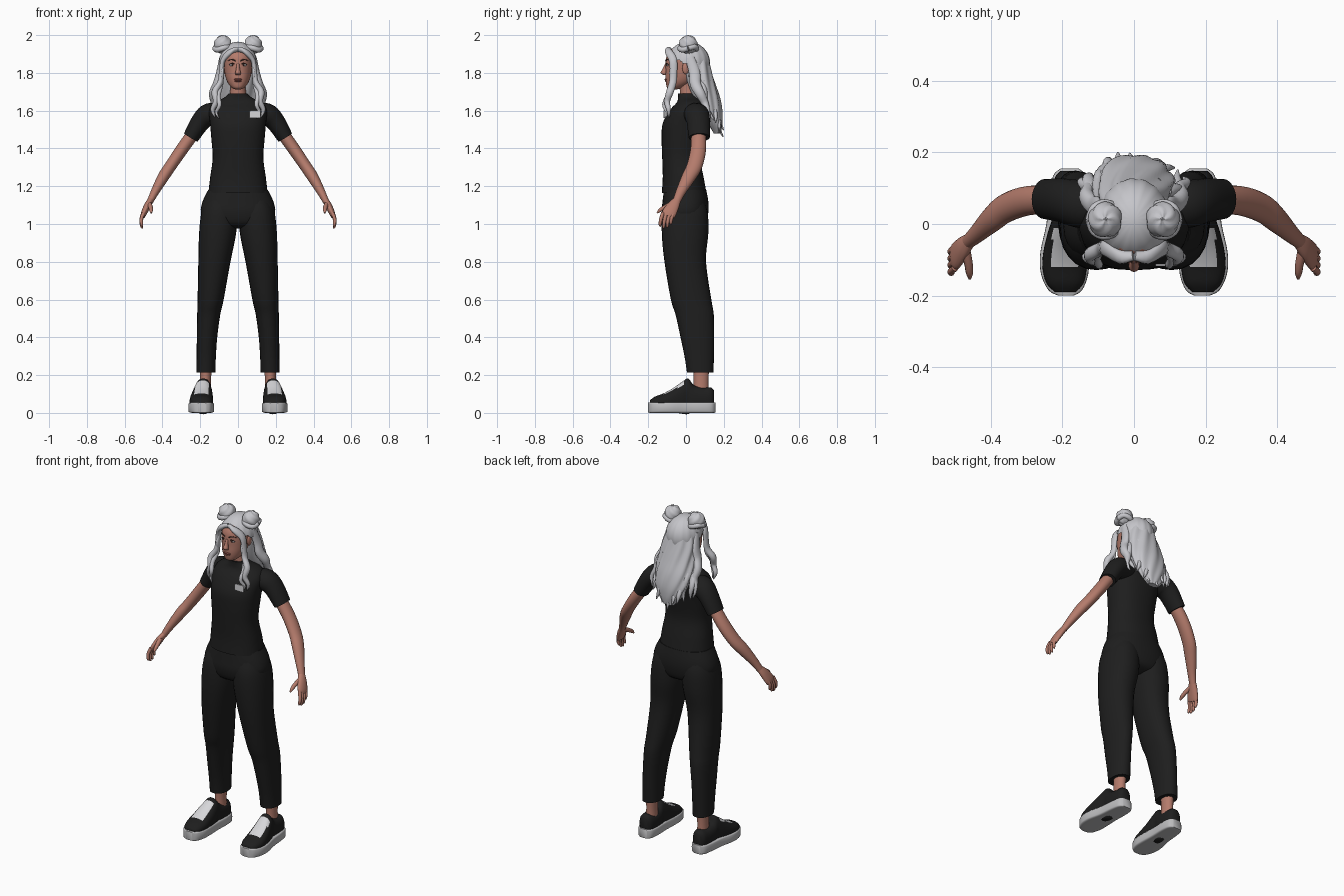
import bpy, bmesh, math, random
from mathutils import Vector

random.seed(4)


def mat(name, rgb):
    m = bpy.data.materials.new(name)
    m.diffuse_color = (*rgb, 1)
    return m


SKIN = mat("skin", (0.46, 0.2, 0.15))
HAIR = mat("silver hair", (0.56, 0.56, 0.59))
CLOTH = mat("black cloth", (0.013, 0.013, 0.013))
WHITE = mat("white", (0.68, 0.68, 0.7))
SOLE = mat("sole grey", (0.5, 0.5, 0.51))
LIPS = mat("lips", (0.3, 0.09, 0.075))
DARK = mat("dark brown", (0.05, 0.025, 0.02))


def finish(bm, name, material, mirror=False):
    bmesh.ops.recalc_face_normals(bm, faces=bm.faces)
    me = bpy.data.meshes.new(name)
    bm.to_mesh(me)
    bm.free()
    ob = bpy.data.objects.new(name, me)
    bpy.context.collection.objects.link(ob)
    me.materials.append(material)
    bpy.ops.object.select_all(action='DESELECT')
    ob.select_set(True)
    bpy.context.view_layer.objects.active = ob
    bpy.ops.object.shade_smooth_by_angle(angle=math.radians(50))
    if mirror:
        ob.modifiers.new("mirror", 'MIRROR').use_mirror_merge = False
    return ob


def spline(pts, sub):
    """Smooth curve through the section list (x, y, z, radius u, radius v)."""
    out = []
    for i in range(len(pts) - 1):
        p0, p1, p2, p3 = pts[max(i - 1, 0)], pts[i], pts[i + 1], pts[min(i + 2, len(pts) - 1)]
        for k in range(sub):
            t = k / sub
            out.append([b + 0.5 * t * (c - a + t * (2 * a - 5 * b + 4 * c - d + t * (3 * (b - c) + d - a)))
                        for a, b, c, d in zip(p0, p1, p2, p3)])
    return out + [list(pts[-1])]


def loft(name, pts, material, ref=(1, 0, 0), axis=None, mirror=False,
         segs=24, sub=4, power=2.0, ripple=0.0, waves=7):
    """Skin elliptical sections along a path; axis fixes the section plane."""
    pts = spline(pts, sub)
    bm = bmesh.new()
    rings = []
    for i, p in enumerate(pts):
        a, b = pts[max(i - 1, 0)], pts[min(i + 1, len(pts) - 1)]
        t = Vector(axis) if axis else (Vector(b[:3]) - Vector(a[:3])).normalized()
        u = Vector(ref)
        u = (u - t * u.dot(t)).normalized()
        v = t.cross(u)
        ring = []
        for k in range(segs):
            an = 2 * math.pi * k / segs
            c, s = math.cos(an), math.sin(an)
            f = 1 + ripple * math.sin(waves * an + i * 0.35)
            cu = math.copysign(abs(c) ** (2 / power), c) * max(p[3], 0.001) * f
            sv = math.copysign(abs(s) ** (2 / power), s) * max(p[4], 0.001) * f
            ring.append(bm.verts.new(Vector(p[:3]) + u * cu + v * sv))
        rings.append(ring)
    for r, q in zip(rings, rings[1:]):
        for k in range(segs):
            bm.faces.new((r[k], r[(k + 1) % segs], q[(k + 1) % segs], q[k]))
    bm.faces.new(rings[0])
    bm.faces.new(rings[-1])
    return finish(bm, name, material, mirror)


def ball(name, loc, size, material, mirror=False, ripple=0.0):
    bm = bmesh.new()
    bmesh.ops.create_uvsphere(bm, u_segments=24, v_segments=14, radius=1)
    for v in bm.verts:
        f = 1 + ripple * math.sin(5 * math.atan2(v.co.y, v.co.x) + 7 * v.co.z)
        v.co = Vector(loc) + Vector([c * s * f for c, s in zip(v.co, size)])
    return finish(bm, name, material, mirror)


Z, Y = (0, 0, 1), (0, 1, 0)

# Shirt with sleeves
loft("shirt", [(0, -.01, 1.165, .157, .118), (0, -.015, 1.25, .147, .108), (0, -.026, 1.35, .134, .1),
               (0, -.022, 1.45, .141, .107), (0, -.012, 1.53, .148, .112), (0, .012, 1.6, .154, .1),
               (0, .025, 1.642, .13, .075), (0, .018, 1.668, .075, .06), (0, .008, 1.69, .05, .05)],
     CLOTH, axis=Z, segs=36, power=2.3)
loft("sleeve", [(.09, .045, 1.585, .06, .05), (.15, .055, 1.58, .066, .06), (.195, .065, 1.545, .062, .052),
                (.25, .07, 1.458, .056, .042)], CLOTH, ref=Y, mirror=True)
loft("chest_patch", [(.09, -.118, 1.58, .03, .02), (.09, -.112, 1.58, .03, .02)], WHITE,
     axis=Y, segs=24, power=8, sub=1)

# Trousers
loft("trouser_hips", [(0, -.005, .975, .06, .05), (0, -.005, 1.0, .16, .105), (0, -.005, 1.06, .196, .123),
                      (0, -.003, 1.12, .187, .121), (0, -.005, 1.18, .158, .112)], CLOTH, axis=Z, segs=36, power=2.3)
loft("trouser_leg", [(.17, .075, .215, .05, .07), (.168, .07, .3, .051, .078), (.164, .06, .4, .054, .089),
                     (.155, .046, .52, .061, .101), (.145, .027, .6, .069, .107), (.125, -.004, .8, .085, .11),
                     (.108, -.005, .95, .098, .123), (.099, -.005, 1.06, .095, .12), (.09, -.005, 1.13, .08, .1)],
     CLOTH, axis=Z, mirror=True, power=2.2)

# Ankles and shoes
loft("ankle", [(.172, .08, .08, .032, .042), (.172, .08, .16, .029, .039), (.17, .08, .26, .032, .043)],
     SKIN, axis=Z, mirror=True)
loft("shoe_sole", [(.19, -.2, .028, .022, .026), (.192, -.185, .028, .047, .028), (.194, -.14, .028, .066, .028),
                   (.194, -.08, .028, .068, .028), (.187, 0, .028, .058, .028), (.182, .08, .028, .055, .028),
                   (.18, .135, .028, .046, .028), (.18, .155, .028, .025, .027)],
     SOLE, axis=Y, mirror=True, power=7)
shoe = loft("shoe_upper", [(.192, -.19, .052, .03, .015), (.193, -.165, .056, .052, .03), (.194, -.12, .06, .062, .043),
                           (.192, -.07, .068, .06, .062), (.187, -.02, .08, .053, .085), (.184, .012, .088, .046, .094),
                           (.182, .04, .08, .048, .068), (.18, .09, .075, .047, .06), (.18, .13, .075, .041, .06),
                           (.18, .148, .07, .026, .05)], CLOTH, axis=Y, mirror=True, power=2.4, segs=32)
shoe.data.materials.append(WHITE)
for f in shoe.data.polygons:  # laced tongue panel on top of the shoe
    if f.normal.z > .45 and -.12 < f.center.y < -.015 and abs(f.center.x - .19) < .038:
        f.material_index = 1

# Arms and hands
loft("arm", [(.2, .065, 1.53, .036, .034), (.29, .066, 1.405, .041, .033), (.355, .046, 1.31, .041, .031),
             (.395, .015, 1.25, .037, .03), (.44, -.028, 1.17, .026, .022), (.465, -.05, 1.12, .021, .017)],
     SKIN, ref=Y, mirror=True)
loft("palm", [(.46, -.045, 1.13, .02, .016), (.478, -.065, 1.1, .031, .018), (.497, -.088, 1.06, .038, .016),
              (.504, -.095, 1.04, .034, .012)], SKIN, ref=Y, mirror=True)
for i, length in enumerate((.058, .068, .064, .048)):
    y = -.122 + i * .019
    loft("finger", [(.5, y, 1.06, .01, .01), (.512, y - .011, 1.06 - length * .6, .0095, .0095),
                    (.51, y - .015, 1.055 - length, .008, .008), (.505, y - .014, 1.045 - length, .003, .003)],
         SKIN, ref=Y, mirror=True, segs=10, sub=3)
loft("thumb", [(.472, -.07, 1.11, .014, .013), (.463, -.11, 1.09, .012, .012), (.46, -.137, 1.073, .01, .01),
               (.459, -.153, 1.058, .004, .004)], SKIN, mirror=True, segs=10)

# Neck and head
loft("neck", [(0, .015, 1.66, .05, .046), (0, .01, 1.71, .041, .043), (0, .01, 1.78, .042, .045)], SKIN, axis=Z)
loft("head", [(0, -.066, 1.713, .016, .02), (0, -.058, 1.722, .034, .042), (0, -.04, 1.745, .053, .066),
              (0, -.025, 1.775, .065, .084), (0, -.014, 1.81, .072, .094), (0, -.008, 1.85, .075, .1),
              (0, -.002, 1.89, .074, .1), (0, .005, 1.925, .06, .08), (0, .01, 1.945, .02, .03)],
     SKIN, axis=Z, segs=32, power=2.15)
loft("nose", [(0, -.1, 1.85, .008, .01), (0, -.112, 1.82, .01, .013), (0, -.118, 1.8, .015, .016),
              (0, -.108, 1.788, .011, .01)], SKIN, axis=Z, segs=16)
ball("ear", (.076, .0, 1.825), (.01, .02, .032), SKIN, True)
ball("upper_lip", (0, -.104, 1.765), (.023, .01, .006), LIPS)
ball("lower_lip", (0, -.102, 1.757), (.019, .01, .006), LIPS)
ball("eye", (.03, -.095, 1.842), (.015, .008, .007), WHITE, True)
ball("iris", (.03, -.1, 1.842), (.006, .005, .006), DARK, True)
loft("eyelid_line", [(.014, -.104, 1.843, .001, .002), (.03, -.104, 1.851, .002, .003), (.048, -.094, 1.844, .001, .002)],
     DARK, ref=Y, mirror=True, segs=8)
loft("eyebrow", [(.013, -.107, 1.864, .003, .003), (.034, -.101, 1.871, .003, .003), (.054, -.087, 1.864, .001, .001)],
     DARK, ref=Y, mirror=True, segs=8)

# Hair cap with an arched opening for the face
bm = bmesh.new()
bmesh.ops.create_uvsphere(bm, u_segments=64, v_segments=40, radius=1)
for v in bm.verts:
    f = 1 + .012 * math.sin(16 * math.atan2(v.co.y, v.co.x))
    v.co = Vector((v.co.x * .1 * f, .012 + v.co.y * .115 * f, 1.85 + v.co.z * .115))
gone = [v for v in bm.verts if (v.co.y < .01 and v.co.z < 1.915 - 7 * v.co.x ** 2) or v.co.z < 1.75]
bmesh.ops.delete(bm, geom=gone, context='VERTS')
finish(bm, "hair_cap", HAIR)

# Twin buns, each with a coil around its base
ball("hair_bun", (.08, .012, 1.95), (.047, .049, .048), HAIR, True, .05)
coil = [(.082 + .04 * math.cos(a), .012 + .043 * math.sin(a), 1.93 + .008 * math.sin(2 * a), .015, .015)
        for a in [k * math.pi / 4 for k in range(9)]]
loft("bun_coil", coil, HAIR, ref=Z, mirror=True, segs=10)

# Long hair falling behind the shoulders
loft("back_hair", [(0, .04, 1.9, .075, .07), (0, .055, 1.82, .1, .076), (0, .08, 1.74, .108, .075),
                   (0, .112, 1.66, .112, .068), (0, .14, 1.59, .1, .052), (0, .155, 1.53, .074, .036),
                   (0, .165, 1.48, .035, .018)], HAIR, axis=Z, segs=64, sub=6, ripple=.05, waves=9)
for i in range(9):  # wavy ends
    k = (i - 4) / 4
    ph, end = random.uniform(0, 6), 1.455 + .07 * abs(k) + random.uniform(0, .03)
    path = []
    for j in range(7):
        t = j / 6
        path.append((k * (.085 + .05 * t) + .013 * math.sin(ph + 6 * t),
                     .115 + .075 * t - .05 * k * k + .012 * math.cos(ph + 7 * t), 1.76 + (end - 1.76) * t,
                     .026 * (1 - t) ** .6 + .003, .02 * (1 - t) ** .6 + .003))
    loft("back_lock", path, HAIR, segs=12)

# Face framing locks, parted in the middle
loft("front_lock", [(.002, -.088, 1.925, .012, .016), (.04, -.092, 1.912, .014, .02), (.078, -.07, 1.87, .013, .022),
                    (.088, -.066, 1.81, .012, .02), (.094, -.07, 1.75, .015, .02), (.122, -.085, 1.7, .018, .02),
                    (.116, -.1, 1.65, .016, .016), (.134, -.092, 1.605, .012, .012), (.122, -.09, 1.565, .003, .003)],
     HAIR, mirror=True, segs=14)
loft("inner_lock", [(.08, -.06, 1.86, .008, .012), (.083, -.08, 1.8, .009, .01), (.09, -.065, 1.74, .012, .012),
                    (.105, -.095, 1.68, .013, .013), (.098, -.115, 1.63, .011, .011), (.115, -.1, 1.59, .008, .008),
                    (.1, -.11, 1.56, .002, .002)], HAIR, mirror=True, segs=12)
loft("side_lock", [(.085, .02, 1.88, .014, .025), (.1, .045, 1.8, .016, .03), (.112, .05, 1.74, .022, .03),
                   (.132, .075, 1.69, .022, .026), (.128, .1, 1.64, .018, .02), (.148, .115, 1.59, .012, .014),
                   (.138, .13, 1.54, .003, .003)], HAIR, mirror=True, segs=14)
